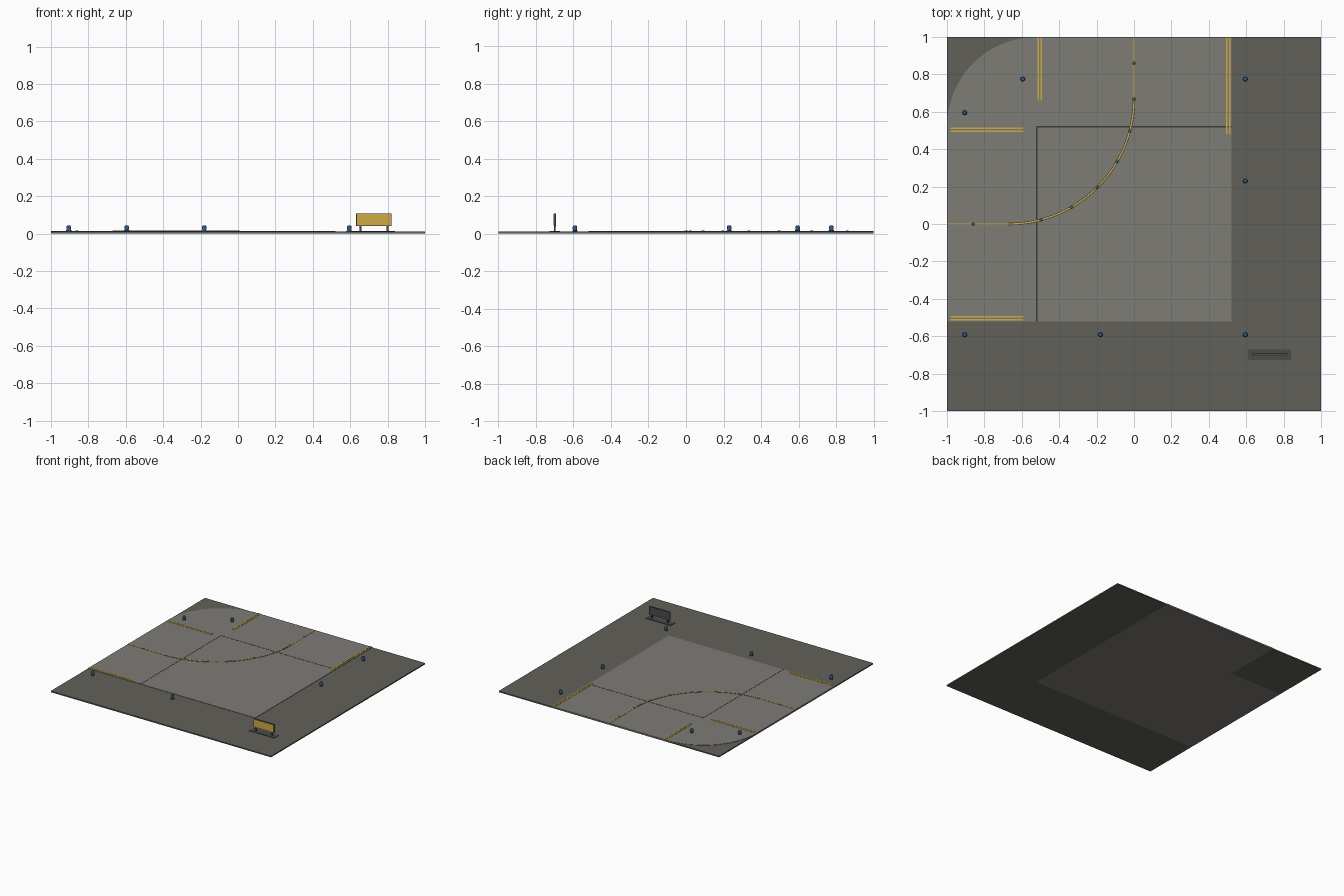
import bpy, bmesh
from math import sin, cos, pi, radians

if "Cube" in bpy.data.objects:
    bpy.data.objects.remove(bpy.data.objects["Cube"])

def mat(name, r, g, b):
    m = bpy.data.materials.new(name)
    m.diffuse_color = (r, g, b, 1)
    m.use_nodes = True
    m.node_tree.nodes["Principled BSDF"].inputs["Base Color"].default_value = m.diffuse_color
    return m

GRASS = mat("verge", 0.12, 0.118, 0.10)
PAVE = mat("pavement", 0.21, 0.20, 0.18)
TAR = mat("tar", 0.04, 0.045, 0.045)
YELLOW = mat("yellow_paint", 0.62, 0.40, 0.06)
BLUE = mat("blue_lens", 0.03, 0.12, 0.32)
GREEN = mat("green_lens", 0.08, 0.35, 0.2)
DARK = mat("dark_metal", 0.07, 0.07, 0.07)

G, P = 0.010, 0.0125   # verge and pavement top heights
E = 0.52               # pavement edge

def prism(name, pts, z0, z1, m):
    """Extrude a counter-clockwise outline from z0 to z1."""
    bm = bmesh.new()
    f = bm.faces.new([bm.verts.new((x, y, z0)) for x, y in pts])
    r = bmesh.ops.extrude_face_region(bm, geom=[f])
    for v in r["geom"]:
        if isinstance(v, bmesh.types.BMVert):
            v.co.z = z1
    bmesh.ops.recalc_face_normals(bm, faces=bm.faces)
    me = bpy.data.meshes.new(name)
    bm.to_mesh(me)
    bm.free()
    ob = bpy.data.objects.new(name, me)
    bpy.context.collection.objects.link(ob)
    me.materials.append(m)
    return ob

def box(name, x0, x1, y0, y1, z0, z1, m):
    return prism(name, [(x0, y0), (x1, y0), (x1, y1), (x0, y1)], z0, z1, m)

def arc(cx, cy, r, a0, a1, n):
    return [(cx + r * cos(radians(a0 + (a1 - a0) * i / n)),
             cy + r * sin(radians(a0 + (a1 - a0) * i / n))) for i in range(n + 1)]

def arc_band(name, cx, cy, r, w, z0, z1, m, n=40):
    pts = arc(cx, cy, r + w / 2, -90, 0, n) + arc(cx, cy, r - w / 2, 0, -90, n)
    return prism(name, pts, z0, z1, m)

def lathe(name, x, y, prof, m, n=12):
    """Revolve a (radius, z) profile, capped at both ends."""
    bm = bmesh.new()
    rings = [[bm.verts.new((x + r * cos(2 * pi * i / n), y + r * sin(2 * pi * i / n), z))
              for i in range(n)] for r, z in prof]
    for a, b in zip(rings, rings[1:]):
        for i in range(n):
            j = (i + 1) % n
            bm.faces.new((a[i], a[j], b[j], b[i]))
    bm.faces.new(rings[0][::-1])
    bm.faces.new(rings[-1])
    me = bpy.data.meshes.new(name)
    bm.to_mesh(me)
    bm.free()
    ob = bpy.data.objects.new(name, me)
    bpy.context.collection.objects.link(ob)
    me.materials.append(m)
    return ob

# Ground: L-shaped verge, inner corner verge, L-shaped pavement
prism("outer_verge", [(-1, -1), (1, -1), (1, 1), (E, 1), (E, -E), (-1, -E)], 0, G, GRASS)
box("corner_verge", -1, -E, E, 1, 0, G, GRASS)
prism("pavement", [(-1, -E), (E, -E), (E, 1), (-E, 1), (-E, E), (-1, E)], 0, P, PAVE)
prism("pavement_fillet", [(-E, E)] + arc(-E, E, 1 - E, 90, 180, 32), G, P, PAVE)

# Tar joints between slabs
box("joint_x", -E, E, E - 0.003, E + 0.003, P, P + 0.0008, TAR)
box("joint_y", -E - 0.003, -E + 0.003, -E, E, P, P + 0.0008, TAR)

# Centreline: two straights and a dark-edged curve
R = 0.67
box("centreline_west", -1, -R, -0.004, 0.004, P, P + 0.002, YELLOW)
box("centreline_north", -0.004, 0.004, R, 1, P, P + 0.002, YELLOW)
arc_band("curve_border", -R, R, R, 0.014, P, P + 0.0015, TAR)
arc_band("curve_line", -R, R, R, 0.007, P, P + 0.0025, YELLOW)

# Double edge lines
for s in (-1, 1):
    for k, o in enumerate((0.497, 0.512)):
        box(f"edge_line_west_{s}_{k}", -0.98, -0.59, s * o - 0.004, s * o + 0.004, P, P + 0.002, YELLOW)
        box(f"edge_line_north_{s}_{k}", s * o - 0.004, s * o + 0.004,
            0.66 if s < 0 else 0.48, 1, P, P + 0.002, YELLOW)

# Flush green centreline lights
spots = [(-0.86, 0), (0, 0.86)] + arc(-R, R, R, -75, 0, 5)
for i, (x, y) in enumerate(spots):
    lathe(f"centre_light_{i}", x, y, [(0.008, P), (0.008, P + 0.003), (0.005, P + 0.005)], GREEN, 10)

# Raised blue edge lights
for i, (x, y) in enumerate([(-0.905, 0.595), (-0.595, 0.775), (0.595, 0.775), (0.595, 0.23),
                            (0.595, -0.592), (-0.18, -0.592), (-0.905, -0.592)]):
    z = P if x < 0 and y > 0 else G
    lathe(f"edge_light_base_{i}", x, y, [(0.014, z), (0.014, z + 0.005), (0.010, z + 0.007), (0.010, 0.022)], DARK)
    lathe(f"edge_light_lens_{i}", x, y,
          [(0.012, 0.022), (0.012, 0.035), (0.010, 0.041), (0.005, 0.044)], BLUE)

# Guidance sign: pad, posts, casing and yellow face
box("sign_pad", 0.61, 0.84, -0.728, -0.672, G, 0.014, DARK)
for i, x in enumerate((0.655, 0.80)):
    box(f"sign_post_{i}", x - 0.005, x + 0.005, -0.705, -0.695, 0.014, 0.042, DARK)
box("sign_casing", 0.632, 0.820, -0.703, -0.693, 0.039, 0.107, DARK)
box("sign_face", 0.635, 0.817, -0.707, -0.703, 0.042, 0.104, YELLOW)
